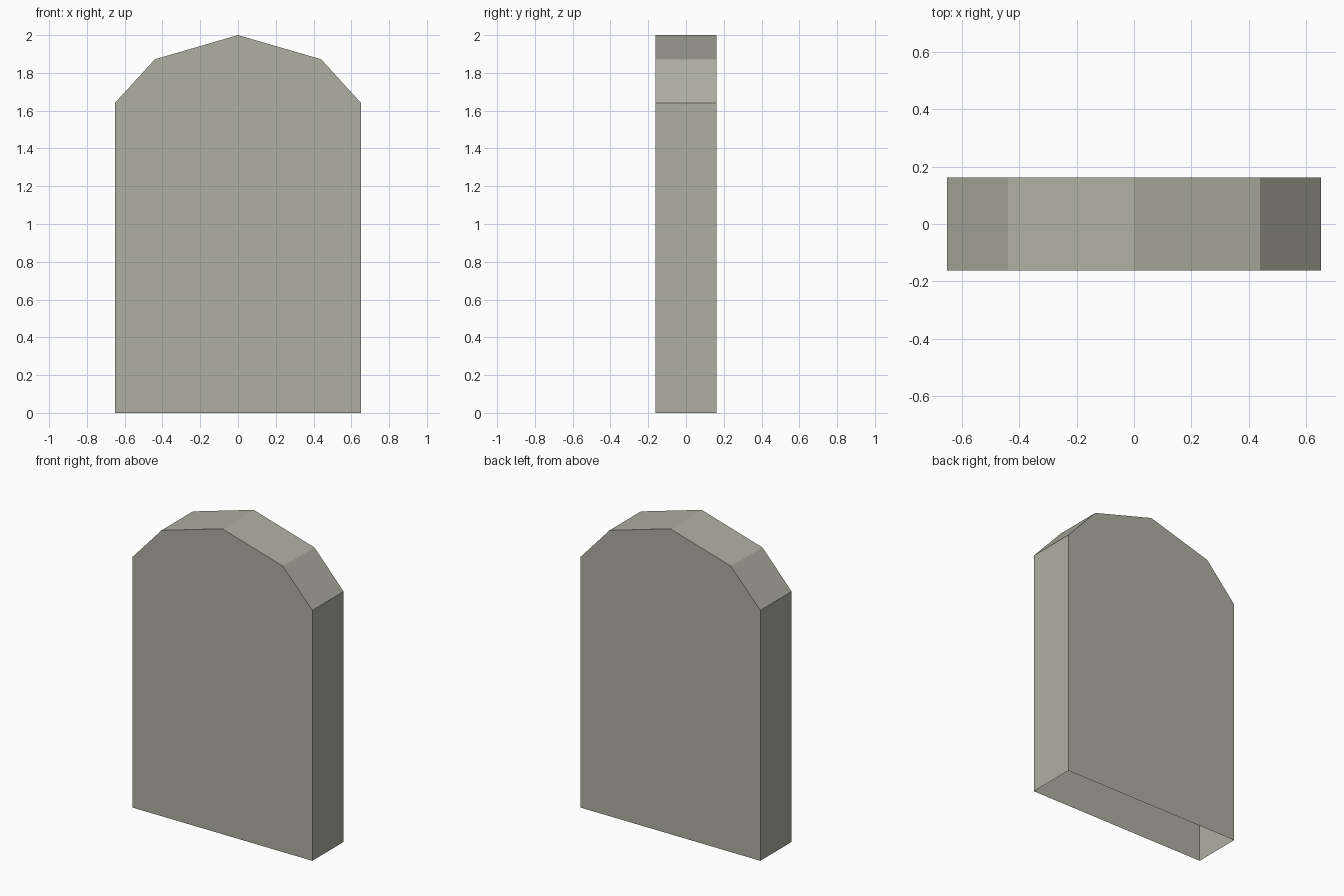
import bpy, bmesh

if "Cube" in bpy.data.objects:
    bpy.data.objects.remove(bpy.data.objects["Cube"])

# Single stone colour
stone = bpy.data.materials.new("warm grey stone")
stone.diffuse_color = (0.43, 0.43, 0.37, 1)
stone.use_nodes = True
stone.node_tree.nodes["Principled BSDF"].inputs["Base Color"].default_value = stone.diffuse_color

# Headstone outline: right half, mirrored to the left
half = [(0.652, 0), (0.652, 1.64), (0.44, 1.872)]
outline = half + [(0, 2)] + [(-x, z) for x, z in reversed(half)]
depth = 0.162

# Slab: front and back faces joined by flat sides, open underneath
bm = bmesh.new()
front = [bm.verts.new((x, -depth, z)) for x, z in outline]
back = [bm.verts.new((x, depth, z)) for x, z in outline]
bm.faces.new(front)
bm.faces.new(back[::-1])
for i in range(len(outline) - 1):
    bm.faces.new((front[i + 1], front[i], back[i], back[i + 1]))
bmesh.ops.recalc_face_normals(bm, faces=bm.faces)

mesh = bpy.data.meshes.new("headstone_slab")
bm.to_mesh(mesh)
bm.free()
mesh.materials.append(stone)
slab = bpy.data.objects.new("headstone_slab", mesh)
bpy.context.collection.objects.link(slab)
